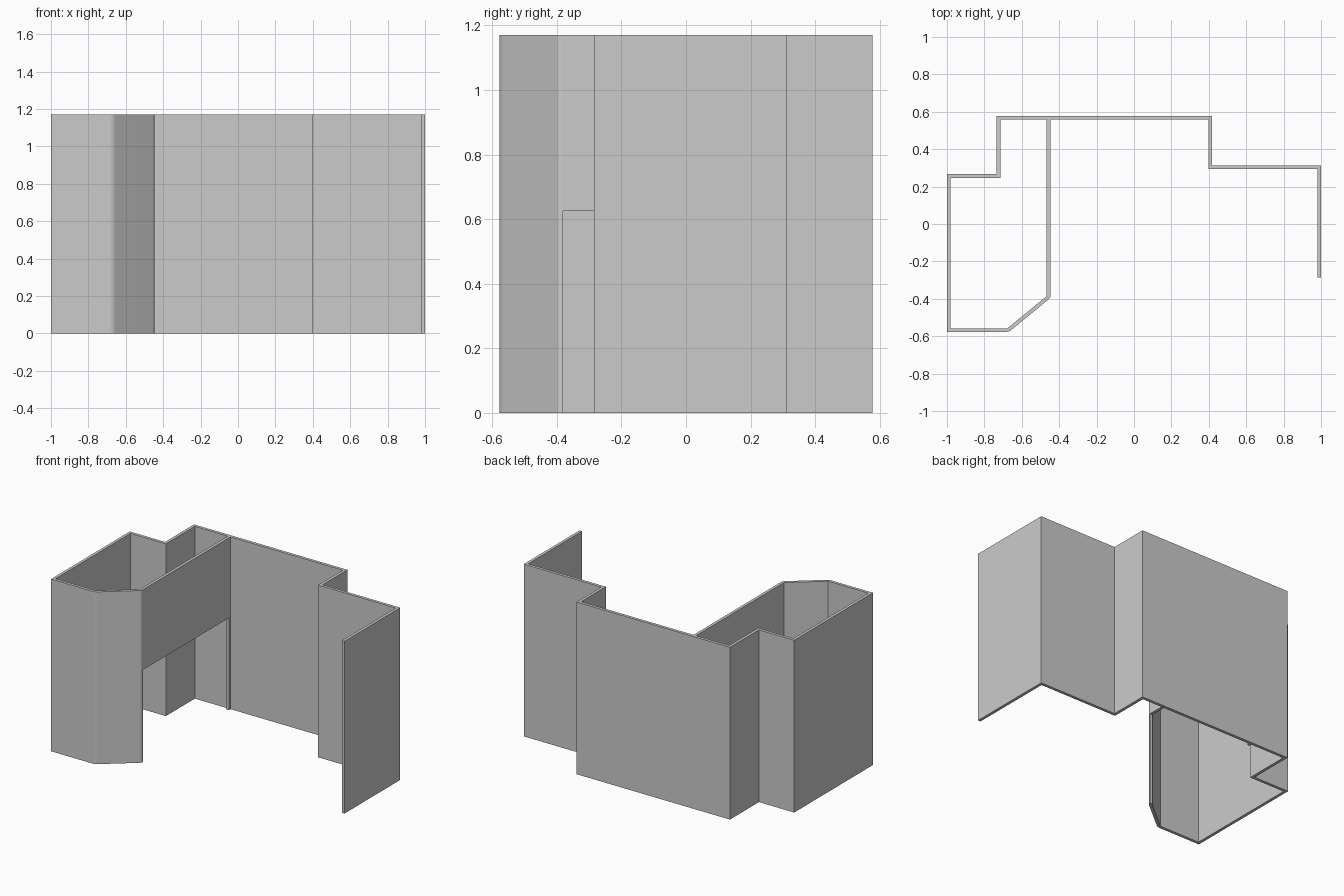
import bpy
import bmesh
from math import radians
from mathutils import Vector

cube = bpy.data.objects.get("Cube")
if cube:
    bpy.data.objects.remove(cube, do_unlink=True)

HEIGHT = 1.17
THICK = 0.02
DOOR_TOP = 0.626
DOOR_FRONT = -0.381
DOOR_BACK = 0.54
PARTITION_X = -0.447

plaster = bpy.data.materials.new("light grey plaster")
plaster.use_nodes = True
grey = (0.6, 0.6, 0.6, 1)
plaster.diffuse_color = grey
plaster.node_tree.nodes["Principled BSDF"].inputs["Base Color"].default_value = grey


def prism(name, outline, z0, z1):
    """Extrude a flat outline upwards from z0 to z1."""
    bm = bmesh.new()
    low = [bm.verts.new((p.x, p.y, z0)) for p in outline]
    high = [bm.verts.new((p.x, p.y, z1)) for p in outline]
    bm.faces.new(low[::-1])
    bm.faces.new(high)
    for i in range(len(outline)):
        j = (i + 1) % len(outline)
        bm.faces.new((low[i], low[j], high[j], high[i]))
    mesh = bpy.data.meshes.new(name)
    bm.to_mesh(mesh)
    bm.free()
    mesh.materials.append(plaster)
    obj = bpy.data.objects.new(name, mesh)
    bpy.context.collection.objects.link(obj)
    return obj


def box(name, x0, x1, y0, y1, z0, z1):
    corners = [Vector(p) for p in ((x0, y0), (x1, y0), (x1, y1), (x0, y1))]
    return prism(name, corners, z0, z1)


def rounded(before, corner, after, trim, steps=5):
    """Replace a corner with a short curve."""
    a = corner + (before - corner).normalized() * trim
    b = corner + (after - corner).normalized() * trim
    ts = [i / steps for i in range(steps + 1)]
    return [a * (1 - t) ** 2 + corner * (2 * t * (1 - t)) + b * t ** 2 for t in ts]


def inner_side(path, dist):
    """Offset an open path to its left with mitred corners."""
    dirs = [(b - a).normalized() for a, b in zip(path, path[1:])]
    normals = [Vector((-d.y, d.x)) for d in dirs]
    before, after = [normals[0]] + normals, normals + [normals[-1]]
    return [p + (m + n) * dist / (1 + m.dot(n))
            for p, m, n in zip(path, before, after)]


# Outer face of the walls, from the free right end round to the opening
corners = [Vector(p) for p in (
    (1, -0.285), (1, 0.313), (0.417, 0.313), (0.417, 0.578),
    (-0.735, 0.578), (-0.735, 0.267), (-1, 0.267), (-1, -0.578),
    (-0.67, -0.578), (PARTITION_X, -0.395), (PARTITION_X, DOOR_FRONT))]
outer = corners[:8]
outer += rounded(*corners[7:10], 0.02)
outer += rounded(*corners[8:11], 0.012)
outer.append(corners[-1])
walls = prism("walls", outer + inner_side(corners, THICK)[::-1], 0, HEIGHT)

# Soft shading only across the rounded corners
bpy.context.view_layer.objects.active = walls
walls.select_set(True)
bpy.ops.object.shade_smooth_by_angle(angle=radians(30))
weighted = walls.modifiers.new("weighted normals", 'WEIGHTED_NORMAL')
weighted.keep_sharp = True

# Partition header over the wide opening, and the narrow jamb at the back wall
inner_x = PARTITION_X - THICK
box("partition_header", inner_x, PARTITION_X, DOOR_FRONT, 0.558, DOOR_TOP, HEIGHT)
box("back_jamb", inner_x, PARTITION_X, DOOR_BACK, 0.558, 0, DOOR_TOP)
